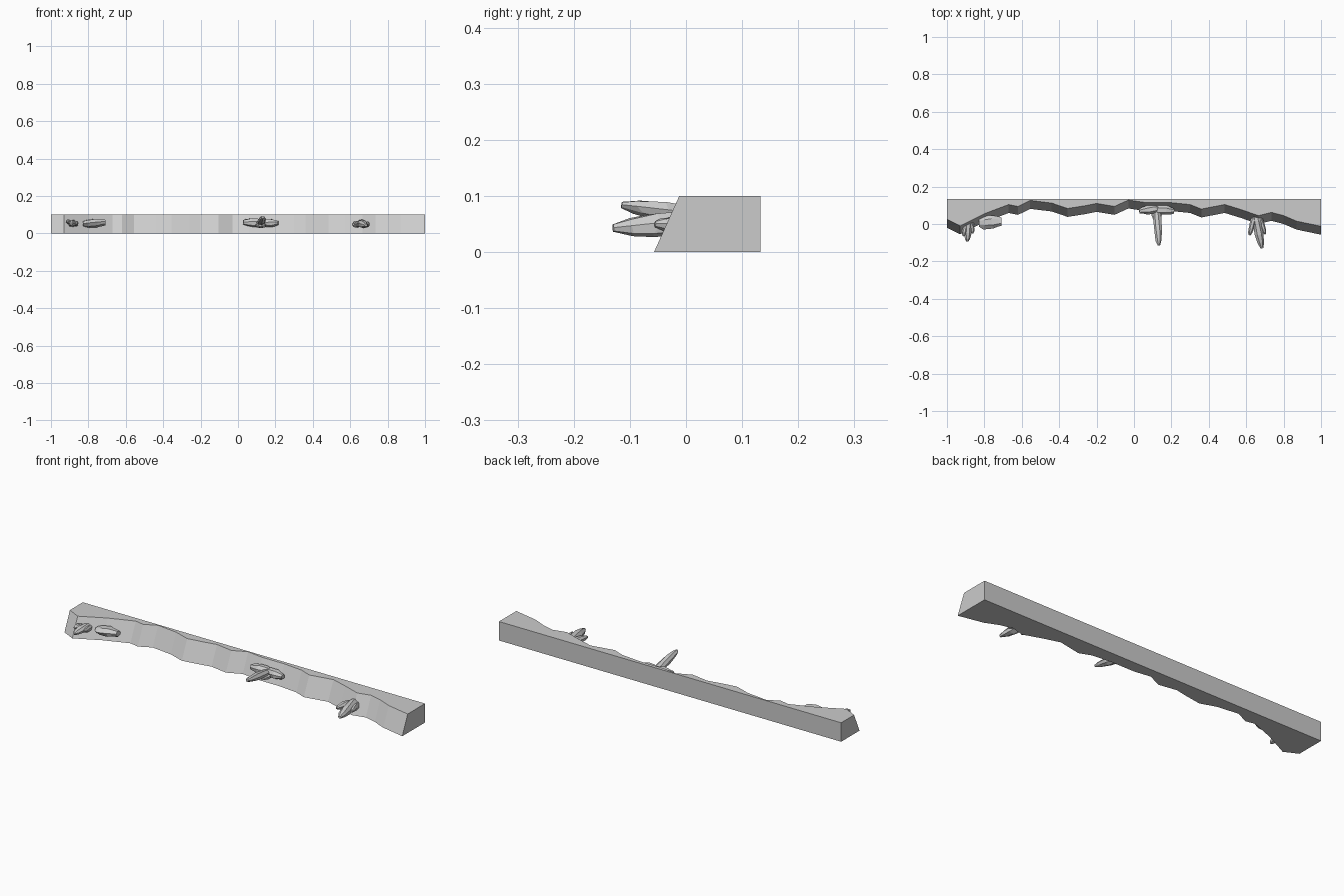
import bpy, bmesh, math, random
from mathutils import Vector

random.seed(4)
cube = bpy.data.objects.get("Cube")
if cube:
    bpy.data.objects.remove(cube, do_unlink=True)

grey = bpy.data.materials.new("stone_grey")
grey.use_nodes = True
colour = (0.6, 0.6, 0.6, 1)
grey.diffuse_color = colour
grey.node_tree.nodes["Principled BSDF"].inputs["Base Color"].default_value = colour


def finish(name, bm):
    bmesh.ops.recalc_face_normals(bm, faces=bm.faces)
    mesh = bpy.data.meshes.new(name)
    bm.to_mesh(mesh)
    bm.free()
    mesh.materials.append(grey)
    obj = bpy.data.objects.new(name, mesh)
    bpy.context.collection.objects.link(obj)
    return obj


# Rock ledge: a straight back and a wavy, sloping front
HEIGHT, BACK, SLOPE = 0.1, 0.133, 0.045
front_edge = [(-1, .025), (-.93, -.01), (-.8, .055), (-.67, .104), (-.62, .094),
              (-.555, .126), (-.44, .112), (-.355, .083), (-.26, .098), (-.2, .11),
              (-.105, .094), (-.03, .128), (.06, .115), (.19, .115), (.3, .104),
              (.36, .08), (.485, .104), (.57, .078), (.665, .045), (.735, .062),
              (.8, .045), (.87, .015), (1, -.012)]
bm = bmesh.new()
columns = []
for x, y in front_edge:
    section = [(y - SLOPE, 0), (y, HEIGHT), (BACK, HEIGHT), (BACK, 0)]
    columns.append([bm.verts.new((x, sy, sz)) for sy, sz in section])
for a, b in zip(columns, columns[1:]):
    for i in range(4):
        j = (i + 1) % 4
        bm.faces.new((a[i], a[j], b[j], b[i]))
bm.faces.new(columns[0])
bm.faces.new(columns[-1])
finish("rock_ledge", bm)


# Faceted shard running from root to tip, with separate side and height radii
def shard(name, root, tip, side_radius, height_radius, blunt=0.3, sides=7):
    root, tip = Vector(root), Vector(tip)
    axis = tip - root
    side = axis.cross(Vector((0, 0, 1))).normalized()
    up = side.cross(axis).normalized()
    bm = bmesh.new()
    rings = []
    for t, scale in ((0, .6), (.22, .95), (.6, .95), (.86, .7), (1, blunt)):
        ring = []
        for i in range(sides):
            a = math.tau * (i + t * .4) / sides
            r = scale * random.uniform(.86, 1.06)
            slide = random.uniform(-.05, .05) if 0 < t < 1 else 0
            ring.append(bm.verts.new(root + axis * (t + slide)
                                     + side * math.cos(a) * r * side_radius
                                     + up * math.sin(a) * r * height_radius))
        rings.append(ring)
    for a, b in zip(rings, rings[1:]):
        for i in range(sides):
            j = (i + 1) % sides
            bm.faces.new((a[i], a[j], b[j], b[i]))
    bm.faces.new(rings[0])
    bm.faces.new(rings[-1])
    return finish(name, bm)


# Right end cluster and the rounded rock beside it
shard("end_shard_long", (-.88, .03, .055), (-.892, -.093, .05), .022, .021)
shard("end_shard_short", (-.9, -.01, .06), (-.913, -.065, .065), .014, .014)
shard("end_shard_inner", (-.87, .02, .05), (-.862, -.05, .055), .013, .017)
shard("rounded_rock", (-.828, .012, .052), (-.708, .012, .058), .042, .026, .55)

# Middle cluster: a long spike between two side lobes
shard("middle_spike", (.12, .1, .05), (.133, -.115, .084), .024, .02)
shard("middle_lobe_right", (.14, .08, .055), (.028, .07, .06), .026, .026, .5)
shard("middle_lobe_left", (.11, .08, .055), (.215, .068, .056), .028, .024, .5)
shard("middle_nub", (.125, .09, .045), (.12, .02, .042), .03, .018)

# Left cluster of three spikes
shard("left_spike_long", (.65, .06, .055), (.684, -.13, .043), .027, .024)
shard("left_spike_short", (.645, .04, .05), (.617, -.06, .048), .017, .019)
shard("left_spike_outer", (.67, .05, .045), (.702, -.055, .05), .015, .018)
